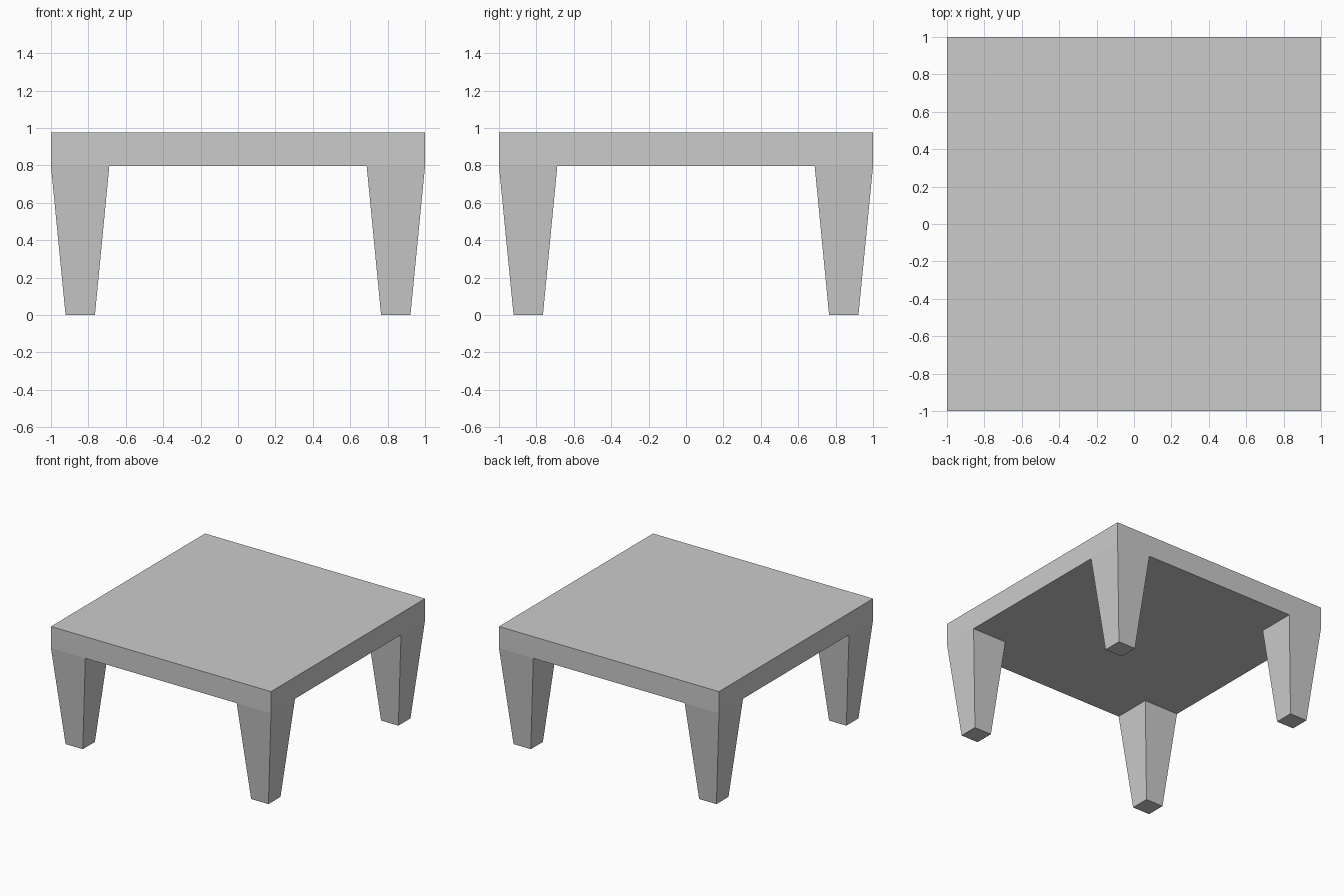
import bpy, bmesh

if "Cube" in bpy.data.objects:
    bpy.data.objects.remove(bpy.data.objects["Cube"])

TOP, UNDER = 0.975, 0.797        # heights of the slab's two faces


def tapered_block(name, lower, upper, z0, z1, cap_top=True):
    """Square block; lower/upper are (min x, max x, min y, max y)."""
    bm = bmesh.new()
    rings = []
    for (x0, x1, y0, y1), z in ((lower, z0), (upper, z1)):
        rings.append([bm.verts.new((x, y, z)) for x, y in
                      ((x0, y0), (x1, y0), (x1, y1), (x0, y1))])
    a, b = rings
    bm.faces.new(a[::-1])
    if cap_top:
        bm.faces.new(b)
    for i in range(4):
        j = (i + 1) % 4
        bm.faces.new((a[i], a[j], b[j], b[i]))
    mesh = bpy.data.meshes.new(name)
    bm.to_mesh(mesh)
    bm.free()
    obj = bpy.data.objects.new(name, mesh)
    bpy.context.collection.objects.link(obj)
    return obj


def corner(sx, sy, inner, outer):
    """Square footprint between inner and outer distances at one corner."""
    return (*sorted((sx * inner, sx * outer)), *sorted((sy * inner, sy * outer)))


# Table top slab
tapered_block("table_top", (-1, 1, -1, 1), (-1, 1, -1, 1), UNDER, TOP)

# Four legs, narrowing towards the floor, flush with the slab corners
for sy, depth in ((-1, "front"), (1, "back")):
    for sx, side in ((-1, "left"), (1, "right")):
        tapered_block(f"{depth}_{side}_leg",
                      corner(sx, sy, 0.765, 0.922),
                      corner(sx, sy, 0.688, 1.0),
                      0, UNDER, cap_top=False)
